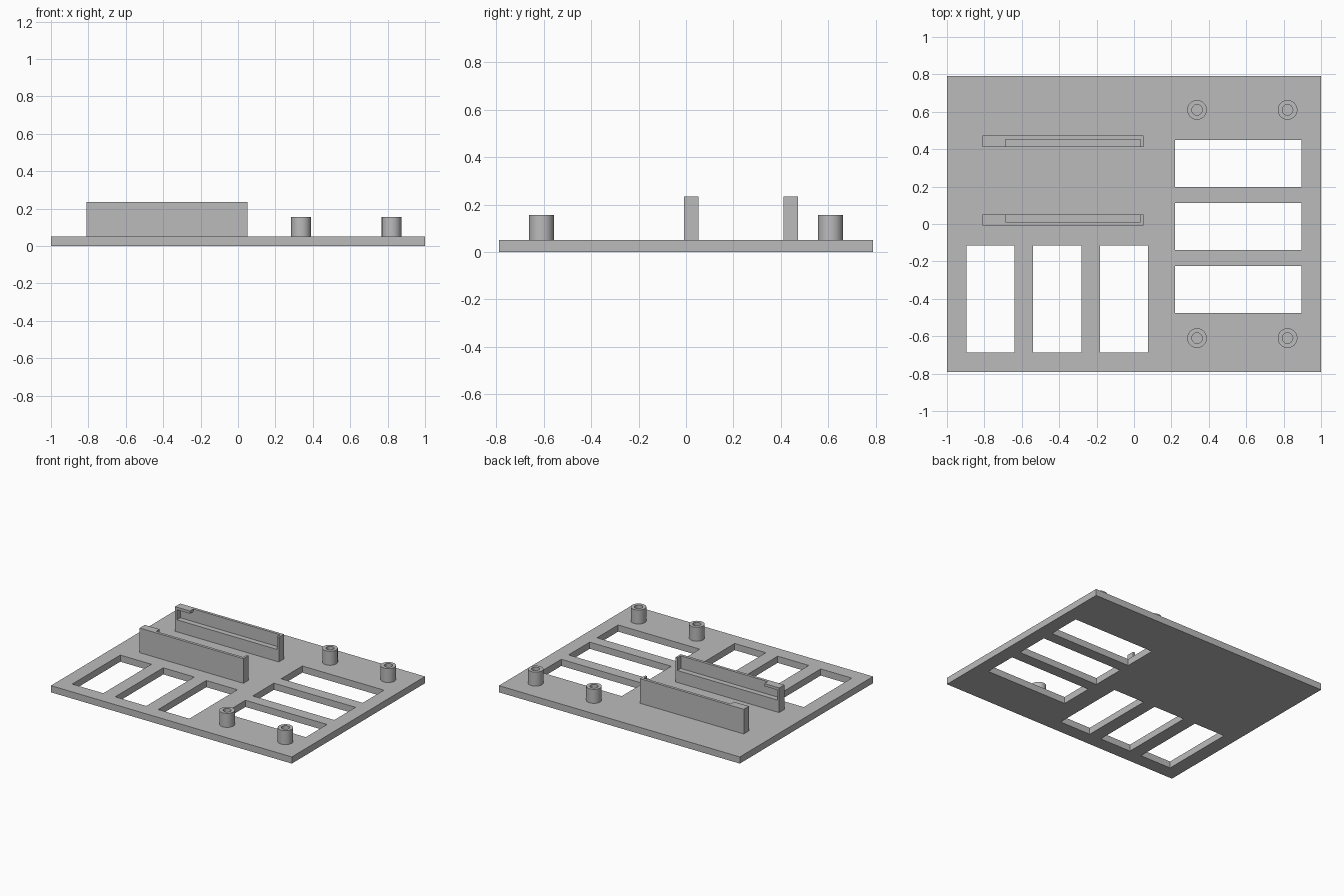
import bpy
import math

if "Cube" in bpy.data.objects:
    bpy.data.objects.remove(bpy.data.objects["Cube"], do_unlink=True)

PLATE_TOP = 0.05
RAIL_TOP = 0.235
LEDGE = 0.14

grey = bpy.data.materials.new("matte_grey")
grey.use_nodes = True
grey.diffuse_color = (0.5, 0.5, 0.5, 1)
grey.node_tree.nodes["Principled BSDF"].inputs["Base Color"].default_value = (0.5, 0.5, 0.5, 1)


def activate(obj):
    bpy.ops.object.select_all(action='DESELECT')
    obj.select_set(True)
    bpy.context.view_layer.objects.active = obj


def rect(x0, x1, y0, y1):
    return [(x0, y0), (x1, y0), (x1, y1), (x0, y1)]


def circle(cx, cy, r, n=40):
    angles = [2 * math.pi * i / n for i in range(n)]
    return [(cx + r * math.cos(a), cy + r * math.sin(a)) for a in angles]


def extrude_outline(name, loops, z0, z1):
    """Solid from an outer loop and optional hole loops."""
    curve = bpy.data.curves.new(name, 'CURVE')
    curve.dimensions = '2D'
    curve.fill_mode = 'BOTH'
    curve.extrude = (z1 - z0) / 2
    for loop in loops:
        spline = curve.splines.new('POLY')
        spline.points.add(len(loop) - 1)
        for point, (x, y) in zip(spline.points, loop):
            point.co = (x, y, 0, 1)
        spline.use_cyclic_u = True
    obj = bpy.data.objects.new(name, curve)
    bpy.context.collection.objects.link(obj)
    obj.location.z = (z0 + z1) / 2
    activate(obj)
    bpy.ops.object.convert(target='MESH')
    obj = bpy.context.object
    obj.data.materials.clear()
    obj.data.materials.append(grey)
    bpy.ops.object.shade_smooth_by_angle(angle=math.radians(30))
    return obj


def box(name, x0, x1, y0, y1, z0, z1):
    bpy.ops.mesh.primitive_cube_add(size=1, location=((x0 + x1) / 2, (y0 + y1) / 2, (z0 + z1) / 2))
    obj = bpy.context.object
    obj.name = name
    obj.scale = (x1 - x0, y1 - y0, z1 - z0)
    bpy.ops.object.transform_apply(location=False, rotation=False, scale=True)
    obj.data.materials.append(grey)
    return obj


# Base plate with two banks of three windows
outline = [rect(-1, 1, -0.79, 0.79)]
for i in range(3):
    x = -0.896 + 0.357 * i
    y = 0.199 - 0.337 * i
    outline.append(rect(x, x + 0.258, -0.686, -0.116))
    outline.append(rect(0.219, 0.896, y, y + 0.251))
extrude_outline("base_plate", outline, 0, PLATE_TOP)

# Hollow mounting posts
for side, x in (("inner", 0.337), ("outer", 0.821)):
    for end, y in (("front", -0.61), ("back", 0.61)):
        extrude_outline(f"{end}_{side}_post", [circle(x, y, 0.0525), circle(x, y, 0.028)],
                        PLATE_TOP, 0.155)


# Slotted rails facing each other; the slot runs under a lip at the right end
def rail(name, y_outer, inward):
    def span(a, b):
        return sorted((y_outer + inward * a, y_outer + inward * b))

    body = box(name, -0.81, 0.051, *span(0, 0.061), PLATE_TOP, RAIL_TOP)
    slot = box(name + "_slot_cutter", -0.795, 0.035, *span(0.021, 0.1), LEDGE, 0.215)
    mouth = box(name + "_mouth_cutter", -0.687, 0.035, *span(0.021, 0.1), LEDGE, 0.3)
    for cutter in (mouth, slot):
        cut = body.modifiers.new("cut", 'BOOLEAN')
        cut.operation = 'DIFFERENCE'
        cut.solver = 'EXACT'
        cut.object = cutter
    activate(body)
    for modifier in list(body.modifiers):
        bpy.ops.object.modifier_apply(modifier=modifier.name)
    for cutter in (mouth, slot):
        bpy.data.objects.remove(cutter, do_unlink=True)


rail("front_rail", -0.009, 1)
rail("back_rail", 0.472, -1)
